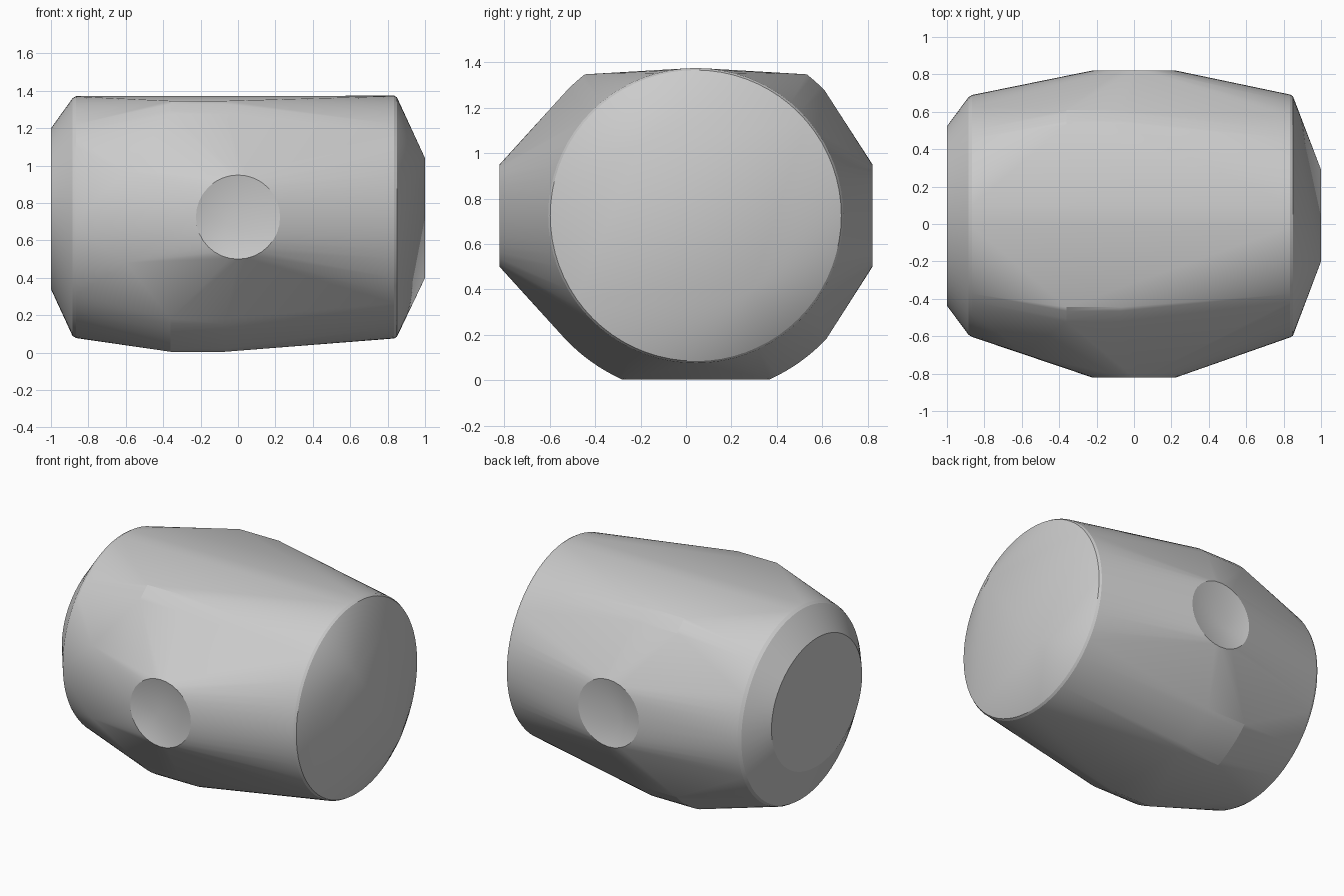
import bpy, bmesh
from math import sin, cos, pi, atan2
from mathutils import Vector

cube = bpy.data.objects.get("Cube")
if cube:
    bpy.data.objects.remove(cube, do_unlink=True)

CY, CZ = 0.043, 0.725      # barrel axis

grey = bpy.data.materials.new("plain grey")
grey.use_nodes = True
colour = (0.6, 0.6, 0.6, 1)
grey.diffuse_color = colour
grey.node_tree.nodes["Principled BSDF"].inputs["Base Color"].default_value = colour


def ring_x(x, ry, rz, cz=CZ, n=72):
    """Ellipse of points across the barrel axis."""
    return [Vector((x, CY + ry * cos(2 * pi * i / n), cz + rz * sin(2 * pi * i / n)))
            for i in range(n)]


def ring_y(y, r, n=32):
    """Circle of points on a side boss."""
    return [Vector((r * cos(2 * pi * i / n), y, CZ + r * sin(2 * pi * i / n)))
            for i in range(n)]


def collar_arc(x, start, end, n=8):
    """Rounded corner of the middle collar, between two (y, z) points."""
    a = atan2(start[1] - CZ, start[0] - CY)
    b = atan2(end[1] - CZ, end[0] - CY)
    return [Vector((x, CY + 0.79 * cos(a + (b - a) * i / n), CZ + 0.79 * sin(a + (b - a) * i / n)))
            for i in range(n + 1)]


# Rims and small end cap
points = ring_x(-1, 0.48, 0.43, 0.77)
for x, r in ((-0.885, 0.635), (-0.865, 0.647), (0.835, 0.649), (0.85, 0.64)):
    points += ring_x(x, r, r)

# Wedge ridge on the other end
points += [Vector((1, -0.2, 1.04)), Vector((1, 0.29, 0.4))]

# Middle collar corners
for x in (-0.36, -0.07):
    for side in (-1, 1):
        points += collar_arc(x, (CY + side * 0.325, 0.005), (CY + side * 0.575, 0.18))
        points += collar_arc(x, (CY + side * 0.487, 1.345), (CY + side * 0.565, 1.275), 4)

# Side bosses and the two front bumps
for y in (-0.82, 0.82):
    points += ring_y(y, 0.225)
points += [Vector((-0.6, -0.69, z)) for z in (0.48, 0.97)]

# Taut skin around everything
bm = bmesh.new()
for p in points:
    bm.verts.new((p.x, p.y, max(p.z, 0)))
result = bmesh.ops.convex_hull(bm, input=bm.verts[:])
loose = [v for v in bm.verts if not v.link_faces]
bmesh.ops.delete(bm, geom=loose, context='VERTS')
bmesh.ops.dissolve_limit(bm, angle_limit=0.004, verts=bm.verts[:], edges=bm.edges[:])

# Shallow dish in each boss
discs = [f for f in bm.faces if all(abs(v.co.y) > 0.815 for v in f.verts)]
for v in bmesh.ops.poke(bm, faces=discs)["verts"]:
    v.co = Vector((-0.06, v.co.y * 0.94, 0.68))

bmesh.ops.recalc_face_normals(bm, faces=bm.faces[:])
mesh = bpy.data.meshes.new("barrel_shell")
bm.to_mesh(mesh)
bm.free()
mesh.materials.append(grey)
shell = bpy.data.objects.new("barrel_shell", mesh)
bpy.context.collection.objects.link(shell)
bpy.context.view_layer.objects.active = shell
shell.select_set(True)
bpy.ops.object.shade_smooth_by_angle(angle=0.2)
